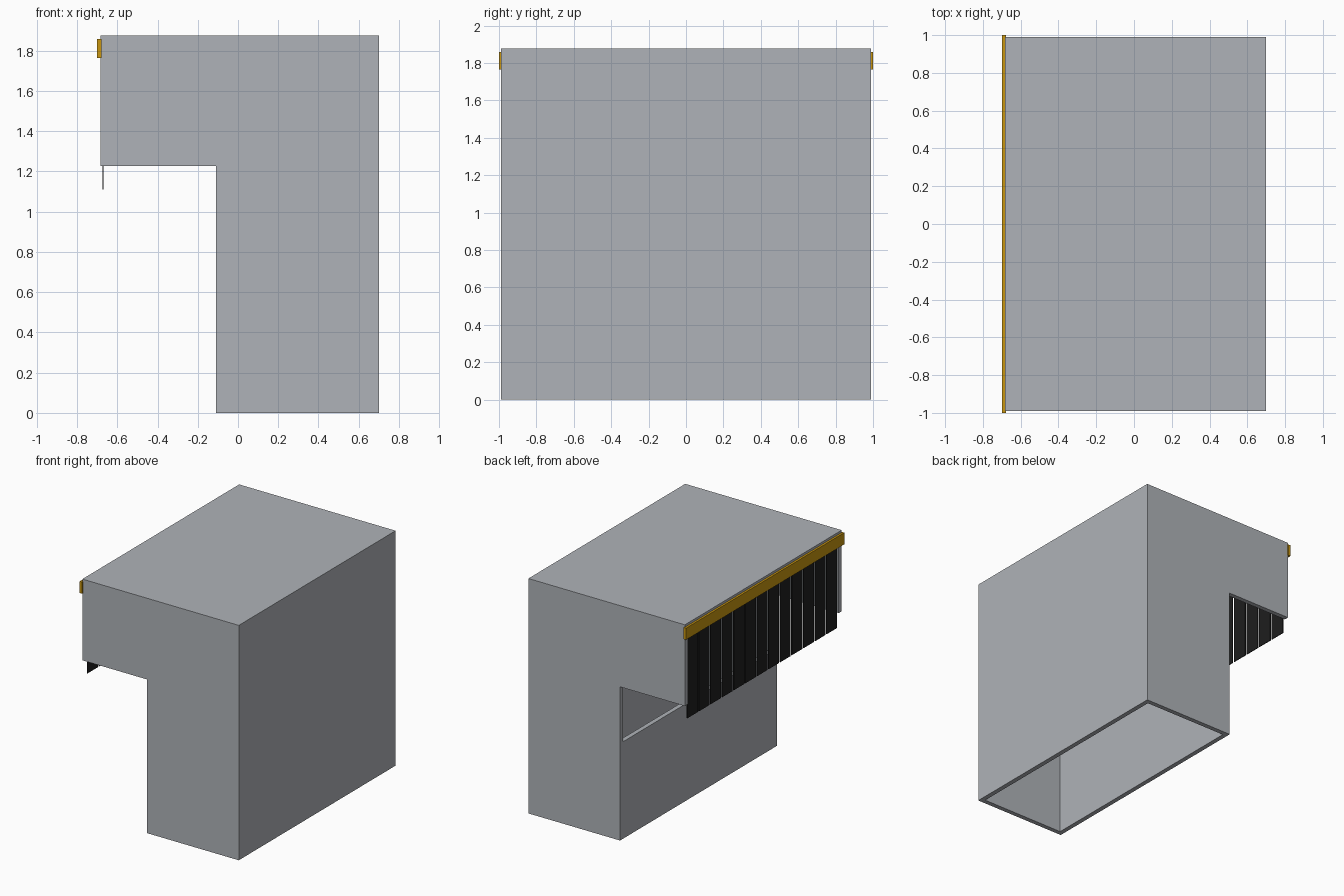
import bpy
import bmesh

if "Cube" in bpy.data.objects:
    bpy.data.objects.remove(bpy.data.objects["Cube"], do_unlink=True)


def make_material(name, colour):
    mat = bpy.data.materials.new(name)
    mat.use_nodes = True
    mat.diffuse_color = (*colour, 1)
    mat.node_tree.nodes["Principled BSDF"].inputs["Base Color"].default_value = (*colour, 1)
    return mat


GREY = make_material("grey sheet metal", (0.43, 0.45, 0.48))
GOLD = make_material("golden yellow", (0.58, 0.305, 0.005))
BLACK = make_material("black rubber", (0.013, 0.013, 0.013))


def prism(name, outline, z0, z1, mat):
    """Extrude a flat outline from z0 up to z1."""
    bm = bmesh.new()
    face = bm.faces.new([bm.verts.new((x, y, z0)) for x, y in outline])
    moved = bmesh.ops.extrude_face_region(bm, geom=[face])["geom"]
    verts = [v for v in moved if isinstance(v, bmesh.types.BMVert)]
    bmesh.ops.translate(bm, verts=verts, vec=(0, 0, z1 - z0))
    bmesh.ops.recalc_face_normals(bm, faces=bm.faces)
    mesh = bpy.data.meshes.new(name)
    bm.to_mesh(mesh)
    bm.free()
    mesh.materials.append(mat)
    obj = bpy.data.objects.new(name, mesh)
    bpy.context.collection.objects.link(obj)
    return obj


def box(name, x, y, z, mat):
    outline = [(x[0], y[0]), (x[1], y[0]), (x[1], y[1]), (x[0], y[1])]
    return prism(name, outline, z[0], z[1], mat)


T = 0.037               # panel thickness
W = 0.99                # half width
BACK, MID, HOOD = 0.70, -0.11, -0.683
ROOF, TOP = 1.84, 1.877

# Body: three tall walls, open underneath
half = [(MID, W - T), (MID, W), (BACK, W)]
inner = [(BACK - T, W - T)]
outline = half + [(x, -y) for x, y in reversed(half)]
outline += [(x, -y) for x, y in inner] + inner
prism("body_walls", outline, 0, ROOF, GREY)

# Low wall closing the lower part of the open side
box("low_wall", (MID, MID + T), (-W + T, W - T), (0, 0.775), GREY)

# Roof slab over body and hood
box("roof_panel", (HOOD, BACK), (-W, W), (ROOF, TOP), GREY)

# Hood cheeks at both ends
for side, s in (("front", -1), ("back", 1)):
    ys = sorted((s * W, s * (W - T)))
    box(side + "_hood_panel", (HOOD, MID), ys, (1.228, ROOF), GREY)

# Trim bar along the hood edge
box("trim_bar", (-0.70, HOOD + 0.005), (-1, 1), (1.765, 1.858), GOLD)

# Hanging curtain strips
COUNT, GAP = 13, 0.014
pitch = 2 * (W - T) / COUNT
for i in range(COUNT):
    y = -W + T + i * pitch
    box(f"curtain_strip_{i + 1}", (-0.674, -0.668),
        (y + GAP / 2, y + pitch - GAP / 2), (1.11, ROOF), BLACK)
